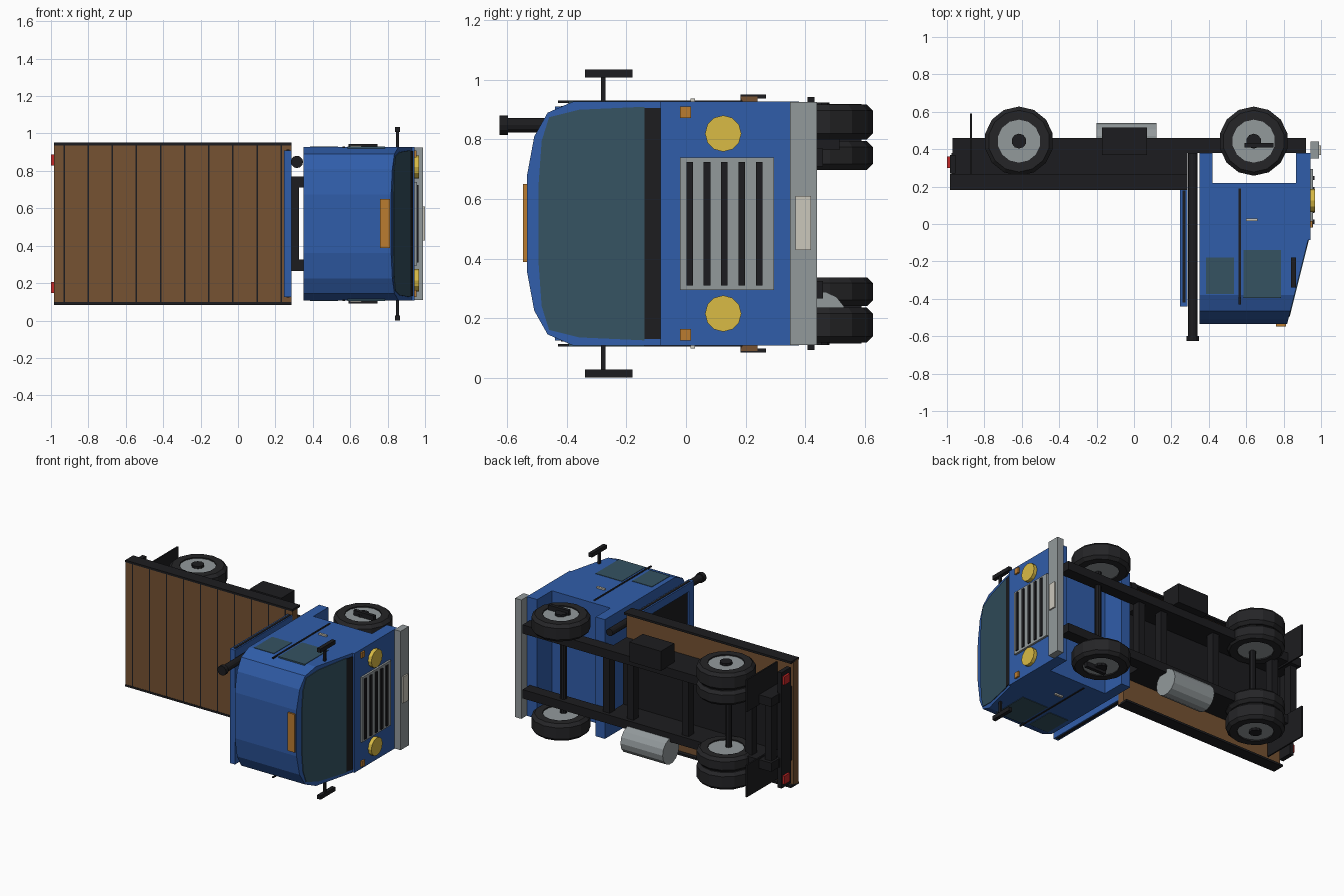
import bpy, bmesh, math
from mathutils import Matrix

if "Cube" in bpy.data.objects:
    bpy.data.objects.remove(bpy.data.objects["Cube"])

# The truck lies on its side: forward = +x, its roof = -y, its width = z
W = 1.035  # total width, used for mirroring in z


def material(name, r, g, b):
    m = bpy.data.materials.new(name)
    m.diffuse_color = (r, g, b, 1)
    m.use_nodes = True
    m.node_tree.nodes["Principled BSDF"].inputs["Base Color"].default_value = m.diffuse_color
    return m


BLUE = material("blue_paint", 0.03, 0.11, 0.40)
BLACK = material("black", 0.012, 0.012, 0.014)
TYRE = material("rubber", 0.018, 0.018, 0.02)
WOOD = material("wood", 0.18, 0.085, 0.032)
GLASS = material("glass", 0.035, 0.085, 0.12)
GREY = material("steel", 0.29, 0.32, 0.33)
YELLOW = material("headlight", 0.70, 0.50, 0.06)
ORANGE = material("amber", 0.50, 0.20, 0.03)
RED = material("red", 0.55, 0.02, 0.02)
CREAM = material("plate", 0.6, 0.57, 0.5)


def make(name, bm, mat):
    bmesh.ops.recalc_face_normals(bm, faces=bm.faces)
    me = bpy.data.meshes.new(name)
    bm.to_mesh(me)
    bm.free()
    me.materials.append(mat)
    ob = bpy.data.objects.new(name, me)
    bpy.context.collection.objects.link(ob)
    return ob


def box(name, x, y, z, mat, both=False):
    bm = bmesh.new()
    sides = [z, (W - z[1], W - z[0])] if both else [z]
    for s in sides:
        m = Matrix.Translation([(a + b) / 2 for a, b in (x, y, s)]) @ \
            Matrix.Diagonal([b - a for a, b in (x, y, s)] + [1])
        bmesh.ops.create_cube(bm, size=1, matrix=m)
    return make(name, bm, mat)


def cyl(name, c, r, length, axis, mat, n=12, both=False):
    rot = {'x': Matrix.Rotation(math.pi / 2, 4, 'Y'),
           'y': Matrix.Rotation(math.pi / 2, 4, 'X'), 'z': Matrix()}[axis]
    bm = bmesh.new()
    for z in ([c[2], W - c[2]] if both else [c[2]]):
        bmesh.ops.create_cone(bm, cap_ends=True, segments=n, radius1=r, radius2=r,
                              depth=length, matrix=Matrix.Translation((c[0], c[1], z)) @ rot)
    return make(name, bm, mat)


def prism(name, section, back, front, mat):
    """Sweep a (y, z) section along x between two x = f(y) surfaces."""
    bm = bmesh.new()
    a = [bm.verts.new((back(y), y, z)) for y, z in section]
    b = [bm.verts.new((front(y), y, z)) for y, z in section]
    bm.faces.new(a)
    bm.faces.new(b)
    for i in range(len(a)):
        j = (i + 1) % len(a)
        bm.faces.new((a[i], a[j], b[j], b[i]))
    return make(name, bm, mat)


def mirrored(half):
    return half + [(y, W - z) for y, z in reversed(half)]


# Cab: sloped upper half, square lower half, panels around the wheel arch
def slope(y):
    return 0.92 + 0.25 * (y + 0.13)


roof = mirrored([(-0.08, 0.108), (-0.38, 0.108), (-0.465, 0.145), (-0.51, 0.225), (-0.535, 0.36)])
prism("cab_upper", roof, lambda y: 0.35, slope, BLUE)
box("cab_lower", (0.35, 0.943), (-0.085, 0.22), (0.108, 0.927), BLUE)
box("cab_rear_skirt", (0.35, 0.42), (0.22, 0.38), (0.108, 0.927), BLUE)
box("cab_front_skirt", (0.865, 0.943), (0.22, 0.38), (0.108, 0.927), BLUE)
shield = mirrored([(-0.14, 0.125), (-0.36, 0.135), (-0.46, 0.16), (-0.485, 0.24), (-0.495, 0.38)])
prism("windshield", shield, lambda y: slope(y) - 0.01, lambda y: slope(y) + 0.004, GLASS)
cowl = mirrored([(-0.086, 0.13), (-0.14, 0.13)])
prism("wiper_cowl", cowl, lambda y: slope(y) - 0.01, lambda y: slope(y) + 0.004, BLACK)

# Doors
box("rear_side_window", (0.385, 0.535), (-0.375, -0.18), (0.105, 0.115), GLASS, True)
box("door_window", (0.585, 0.785), (-0.395, -0.14), (0.105, 0.115), GLASS, True)
box("door_seam", (0.56, 0.571), (-0.43, 0.19), (0.104, 0.112), BLACK, True)
box("door_handle", (0.6, 0.66), (0.015, 0.03), (0.098, 0.112), CREAM, True)
box("mirror_arm", (0.846, 0.86), (-0.285, -0.27), (0.02, 0.13), BLACK, True)
box("mirror", (0.84, 0.866), (-0.34, -0.18), (0.0, 0.027), BLACK, True)
box("roof_light", (0.76, 0.813), (-0.547, -0.53), (0.388, 0.65), ORANGE)

# Nose
box("grille", (0.94, 0.957), (-0.02, 0.295), (0.295, 0.74), GREY)
for i in range(5):
    y = 0.012 + i * 0.0585
    box("grille_slot", (0.95, 0.965), (y - 0.011, y + 0.011), (0.31, 0.725), BLACK)
cyl("headlight", (0.953, 0.125, 0.215), 0.061, 0.03, 'x', YELLOW, 12, True)
box("indicator", (0.94, 0.955), (-0.02, 0.016), (0.125, 0.163), ORANGE, True)
box("bumper", (0.943, 0.99), (0.35, 0.44), (0.11, 0.926), GREY)
box("blank_plate", (0.985, 1.0), (0.368, 0.42), (0.428, 0.61), CREAM)

# Chassis
box("frame_rail", (-0.97, 0.92), (0.38, 0.46), (0.265, 0.325), BLACK, True)
box("bed_runner", (-0.975, 0.285), (0.24, 0.38), (0.265, 0.325), BLACK, True)
box("bed_underplate", (-0.975, 0.285), (0.24, 0.275), (0.265, W - 0.265), BLACK)
for x in (-0.93, -0.78, -0.3, 0.12, 0.3):
    box("crossmember", (x - 0.025, x + 0.025), (0.38, 0.435), (0.3, W - 0.3), BLACK)
box("rear_light_bar", (-0.985, -0.955), (0.27, 0.37), (0.12, W - 0.12), BLACK)
box("tail_light", (-1.0, -0.98), (0.3, 0.36), (0.148, 0.205), RED, True)
cyl("fuel_tank", (-0.04, 0.45, 0.2), 0.09, 0.32, 'x', GREY, 14)
box("battery_box", (-0.17, 0.07), (0.37, 0.515), (0.765, 0.9), BLACK)
box("mud_flap", (-0.876, -0.866), (0.26, 0.59), (0.115, 0.335), BLACK, True)

# Exhaust stack
cyl("exhaust_pipe", (0.315, -0.12, 0.848), 0.025, 1.0, 'y', BLACK)
cyl("exhaust_tip", (0.315, -0.612, 0.848), 0.033, 0.028, 'y', BLACK)

# Cargo bed
box("deck", (-0.985, 0.285), (0.185, 0.24), (0.09, W - 0.09), WOOD)
for i in range(10):
    x = -0.93 + i * 0.129
    box("plank_gap", (x - 0.004, x + 0.004), (0.183, 0.19), (0.097, W - 0.097), BLACK)
box("deck_side_rail", (-0.985, 0.285), (0.183, 0.268), (0.084, 0.098), BLACK, True)

# Headboard behind the cab
box("headboard_post", (0.247, 0.285), (-0.44, 0.19), (0.125, 0.18), BLUE, True)
box("headboard_top", (0.247, 0.285), (-0.44, -0.385), (0.18, W - 0.18), BLUE)
box("headboard_bottom", (0.247, 0.285), (0.14, 0.19), (0.18, W - 0.18), BLUE)
box("headboard_panel", (0.258, 0.276), (-0.42, 0.18), (0.122, W - 0.122), BLACK)


# Wheels: tyre with recessed steel disc and hub
def wheel(name, x, z0, z1):
    bm = bmesh.new()
    prof = [(0.115, z0), (0.165, z0), (0.185, z0 + 0.02), (0.185, z1 - 0.02),
            (0.165, z1), (0.115, z1)]
    n, y = 14, 0.443
    rings = []
    for k in range(n):
        t = 2 * math.pi * (k + 0.5) / n
        rings.append([bm.verts.new((x + r * math.cos(t), y + r * math.sin(t), z)) for r, z in prof])
    for k in range(n):
        a, b = rings[k], rings[(k + 1) % n]
        for i in range(len(prof)):
            j = (i + 1) % len(prof)
            bm.faces.new((a[i], a[j], b[j], b[i]))
    geom = bm.verts[:] + bm.edges[:] + bm.faces[:]
    dup = [g for g in bmesh.ops.duplicate(bm, geom=geom)["geom"] if isinstance(g, bmesh.types.BMVert)]
    for v in dup:
        v.co.z = W - v.co.z
    make(name + "_tyre", bm, TYRE)
    cyl(name + "_disc", (x, y, (z0 + z1) / 2), 0.116, z1 - z0 - 0.016, 'z', GREY, 14, True)


for label, x in (("front", 0.64), ("rear", -0.615)):
    wheel(label, x, 0.118, 0.235)
    cyl(label + "_hub", (x, 0.443, 0.13), 0.04, 0.04, 'z', BLACK, 10, True)
    cyl(label + "_axle", (x, 0.415, W / 2), 0.022, 0.7, 'z', BLACK, 10)
wheel("rear_inner", -0.615, 0.24, 0.337)
box("front_step", (0.59, 0.745), (0.408, 0.432), (0.092, 0.135), BLACK, True)
